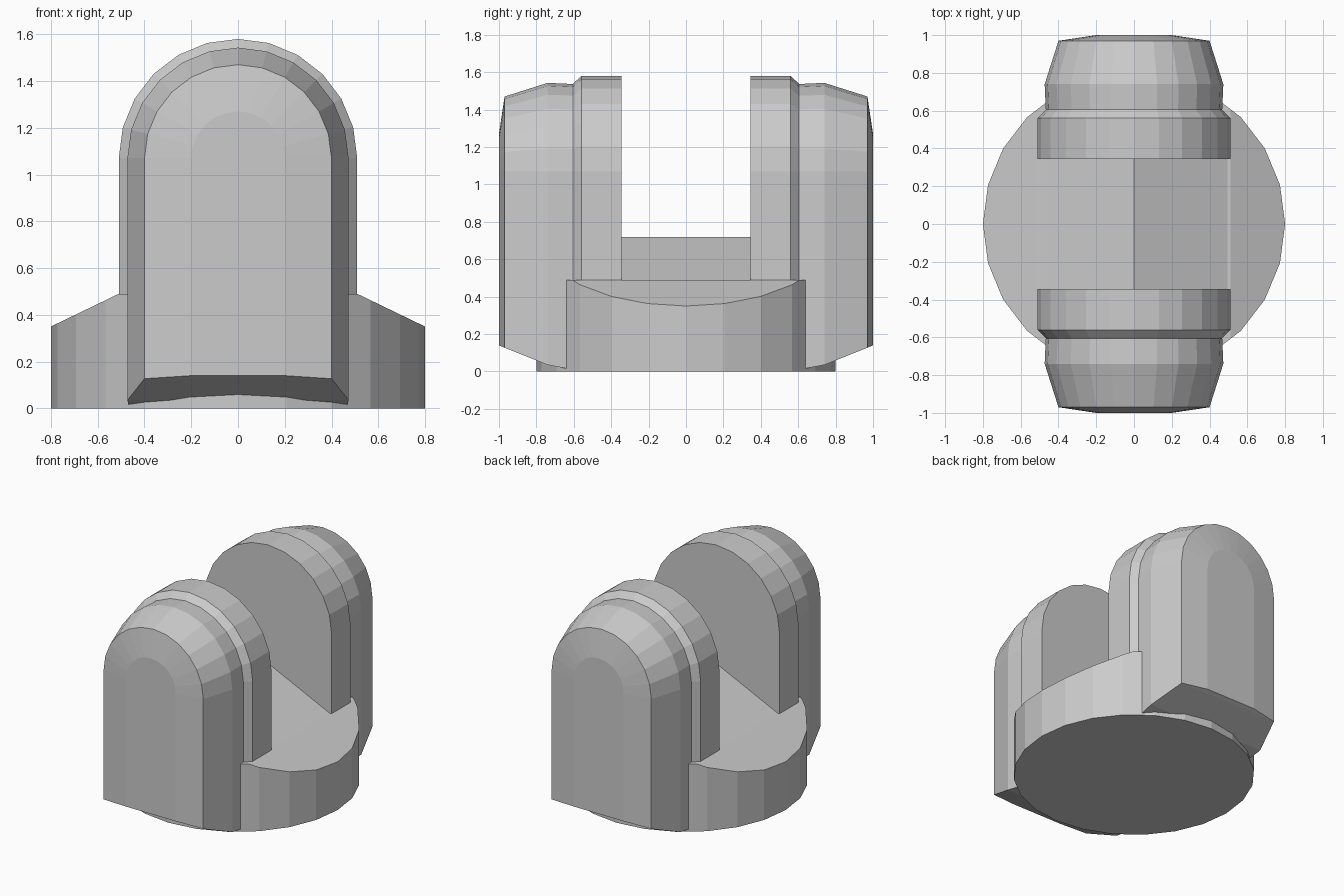
import bpy, bmesh, math

if "Cube" in bpy.data.objects:
    bpy.data.objects.remove(bpy.data.objects["Cube"])


def make_object(name, bm, mirror=False):
    bmesh.ops.recalc_face_normals(bm, faces=bm.faces[:])
    mesh = bpy.data.meshes.new(name)
    bm.to_mesh(mesh)
    bm.free()
    obj = bpy.data.objects.new(name, mesh)
    bpy.context.collection.objects.link(obj)
    if mirror:
        mod = obj.modifiers.new("mirror_y", 'MIRROR')
        mod.use_axis = (False, True, False)
    return obj


def arch_ring(y, r, bottom, centre=1.07, segs=12):
    """Closed arch outline: half circle on top of two straight legs."""
    pts = [(-r, y, bottom)]
    for i in range(segs + 1):
        a = math.pi * (1 - i / segs)
        pts.append((r * math.cos(a), y, centre + r * math.sin(a)))
    pts.append((r, y, bottom))
    return pts


def loft(name, rings, mirror=False):
    """Skin a list of equal-length point rings and cap both ends."""
    bm = bmesh.new()
    loops = [[bm.verts.new(p) for p in ring] for ring in rings]
    n = len(loops[0])
    for a, b in zip(loops, loops[1:]):
        for i in range(n):
            j = (i + 1) % n
            bm.faces.new((a[i], a[j], b[j], b[i]))
    bm.faces.new(loops[0])
    bm.faces.new(loops[-1])
    return make_object(name, bm, mirror)


# Round base: 24-sided disc whose outer top slopes down to both sides
bm = bmesh.new()
segs, radius = 24, 0.8
ring = [bm.verts.new((radius * math.cos(2 * math.pi * i / segs),
                      radius * math.sin(2 * math.pi * i / segs), 0)) for i in range(segs)]
bottom = bm.faces.new(ring)
top = bmesh.ops.extrude_face_region(bm, geom=[bottom], use_keep_orig=True)
for v in [g for g in top["geom"] if isinstance(g, bmesh.types.BMVert)]:
    v.co.z = 0.49
for x in (-0.51, 0.51):
    bmesh.ops.bisect_plane(bm, geom=bm.verts[:] + bm.edges[:] + bm.faces[:],
                           plane_co=(x, 0, 0), plane_no=(1, 0, 0))
for v in bm.verts:
    if v.co.z > 0.1 and abs(v.co.x) > 0.511:
        v.co.z = 0.49 - (abs(v.co.x) - 0.51) * 0.14 / 0.29
make_object("base", bm)

# Ridge between the cheeks
loft("ridge", [[(-0.495, y, 0.49), (0, y, 0.72), (0.495, y, 0.49)] for y in (-0.345, 0.345)])

# Inner arched flanges with chamfered outer rim
loft("cheek_flange", [arch_ring(0.345, 0.51, 0.49),
                      arch_ring(0.56, 0.51, 0.49),
                      arch_ring(0.605, 0.467, 0.49)], mirror=True)

# Outer arched cheeks, tapering outward with a sloped underside
cheek = [(0.605, 0.467, 0.01), (0.74, 0.473, 0.035), (0.97, 0.40, 0.127), (1.0, 0.20, 0.14)]
loft("cheek_body", [arch_ring(y, r, b) for y, r, b in cheek], mirror=True)
